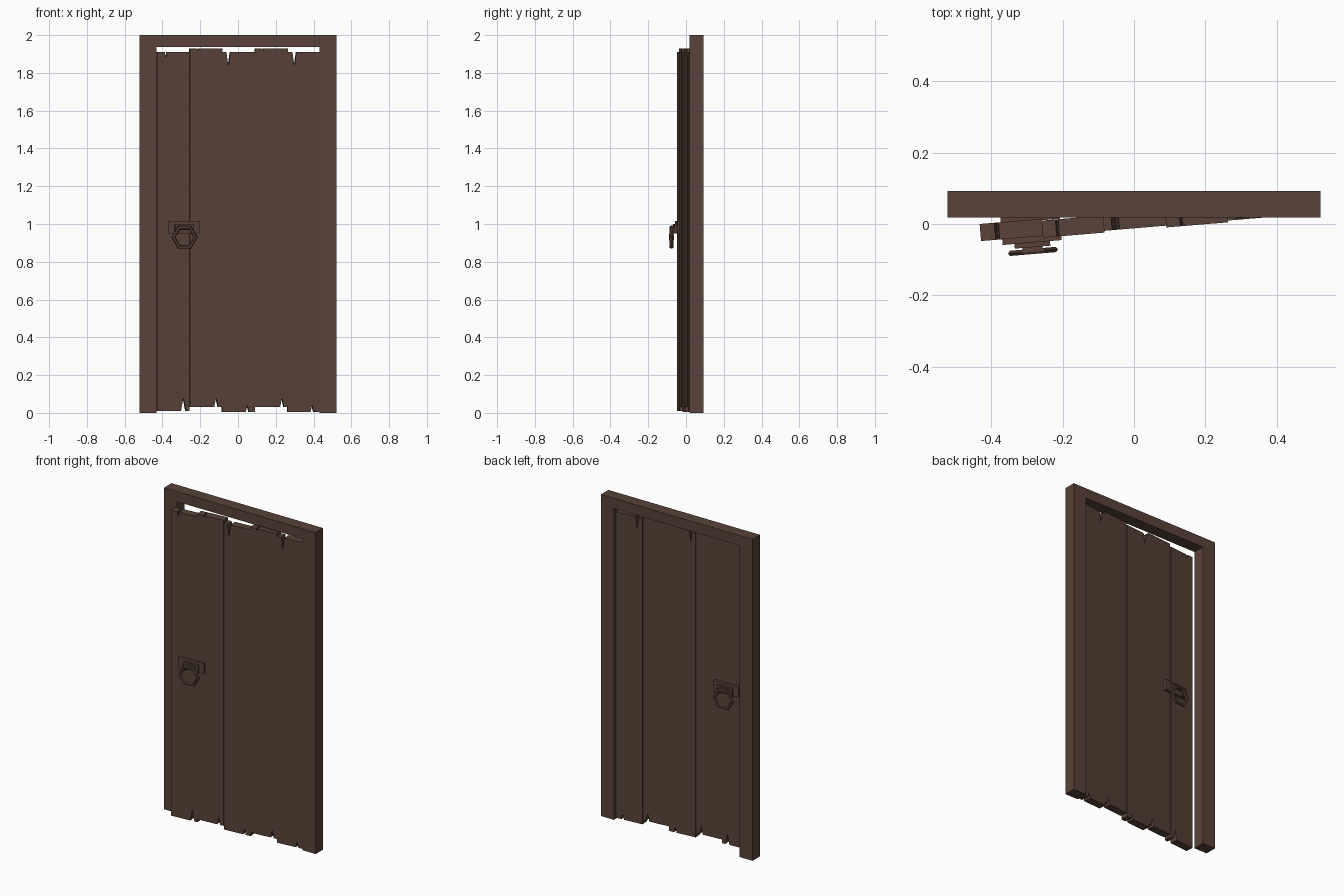
import bpy, bmesh, math
from mathutils import Matrix, Vector

if "Cube" in bpy.data.objects:
    bpy.data.objects.remove(bpy.data.objects["Cube"])

wood = bpy.data.materials.new("dark_wood")
wood.diffuse_color = (0.10, 0.055, 0.04, 1)
wood.use_nodes = True
wood.node_tree.nodes["Principled BSDF"].inputs["Base Color"].default_value = wood.diffuse_color

# Door leaf pivots at the right jamb, slightly ajar
LEAF = Matrix.Translation((0.434, 0.048, 0)) @ Matrix.Rotation(math.radians(4.75), 4, 'Z')


def finish(name, bm, matrix=Matrix()):
    bmesh.ops.recalc_face_normals(bm, faces=bm.faces)
    me = bpy.data.meshes.new(name)
    bm.to_mesh(me)
    bm.free()
    me.materials.append(wood)
    ob = bpy.data.objects.new(name, me)
    ob.matrix_world = matrix
    bpy.context.collection.objects.link(ob)
    return ob


def extrude_profile(name, pts, y0, y1, matrix=Matrix()):
    """Extrude an x-z outline from y0 to y1."""
    bm = bmesh.new()
    f = bm.faces.new([bm.verts.new((x, y0, z)) for x, z in pts])
    r = bmesh.ops.extrude_face_region(bm, geom=[f])
    bmesh.ops.translate(bm, vec=(0, y1 - y0, 0),
                        verts=[v for v in r["geom"] if isinstance(v, bmesh.types.BMVert)])
    bmesh.ops.triangulate(bm, faces=[f for f in bm.faces if len(f.verts) > 4])
    return finish(name, bm, matrix)


def box(name, x0, x1, y0, y1, z0, z1, matrix=Matrix()):
    return extrude_profile(name, [(x0, z0), (x1, z0), (x1, z1), (x0, z1)], y0, y1, matrix)


# Frame: two jambs and a lintel in one arch outline
extrude_profile("door_frame", [(-.522, 0), (-.432, 0), (-.432, 1.937), (.432, 1.937),
                               (.432, 0), (.522, 0), (.522, 2), (-.522, 2)], .018, .092)

# Planks: bottom, top, y shift, (bottom crack offset, depth), (top crack offset, depth)
W = 0.1735
planks = [
    (.01, 1.91, 0, (.14, .07), (.047, .03)),
    (.03, 1.93, -.005, (.14, .05), (.043, .012)),
    (.005, 1.91, 0, (.133, .035), (.032, .075)),
    (.03, 1.93, -.005, (.143, .05), (.043, .012)),
    (.005, 1.91, 0, (.13, .035), (.036, .075)),
]
for i, (z0, z1, dy, (bx, bd), (tx, td)) in enumerate(planks):
    x0 = (i - 5) * W
    x1 = x0 + W
    bw = .004 + bd * .13
    tw = .003 + td * .1
    outline = [(x0, z0), (x0 + bx - bw, z0), (x0 + bx, z0 + bd), (x0 + bx + bw, z0), (x1, z0),
               (x1, z1), (x0 + tx + tw, z1), (x0 + tx, z1 - td), (x0 + tx - tw, z1), (x0, z1)]
    extrude_profile(f"plank_{i + 1}", outline, -.024 + dy, .024 + dy, LEAF)


def hex_ring(name, centre, radius, wide, deep, matrix):
    """Six-sided ring with a six-sided section."""
    bm = bmesh.new()
    loops = []
    for i in range(6):
        a = math.tau * i / 6
        loop = []
        for j in range(6):
            b = math.tau * j / 6
            r = radius + wide * math.cos(b)
            loop.append(bm.verts.new(Vector(centre) + Vector(
                (r * math.cos(a), deep * math.sin(b), r * math.sin(a)))))
        loops.append(loop)
    for i in range(6):
        p, q = loops[i], loops[(i + 1) % 6]
        for j in range(6):
            k = (j + 1) % 6
            bm.faces.new((p[j], p[k], q[k], q[j]))
    return finish(name, bm, matrix)


# Ring handles on both faces of the door
HX = -.725
for side, s in (("front", -1), ("back", 1)):
    box(f"{side}_handle_plate", HX - .083, HX + .083, s * .02, s * .04, .95, 1.016, LEAF)
    # ring holder: top bar with two short legs
    extrude_profile(f"{side}_handle_bracket",
                    [(HX - .05, .95), (HX - .034, .95), (HX - .034, .982), (HX + .034, .982),
                     (HX + .034, .95), (HX + .05, .95), (HX + .05, 1.0), (HX - .05, 1.0)],
                    s * .038, s * .053, LEAF)
    box(f"{side}_handle_hook", HX - .028, HX + .028, s * .05, s * .066, .978, .992, LEAF)
    hex_ring(f"{side}_handle_ring", (HX, s * .065, .93), .059, .011, .0085, LEAF)
